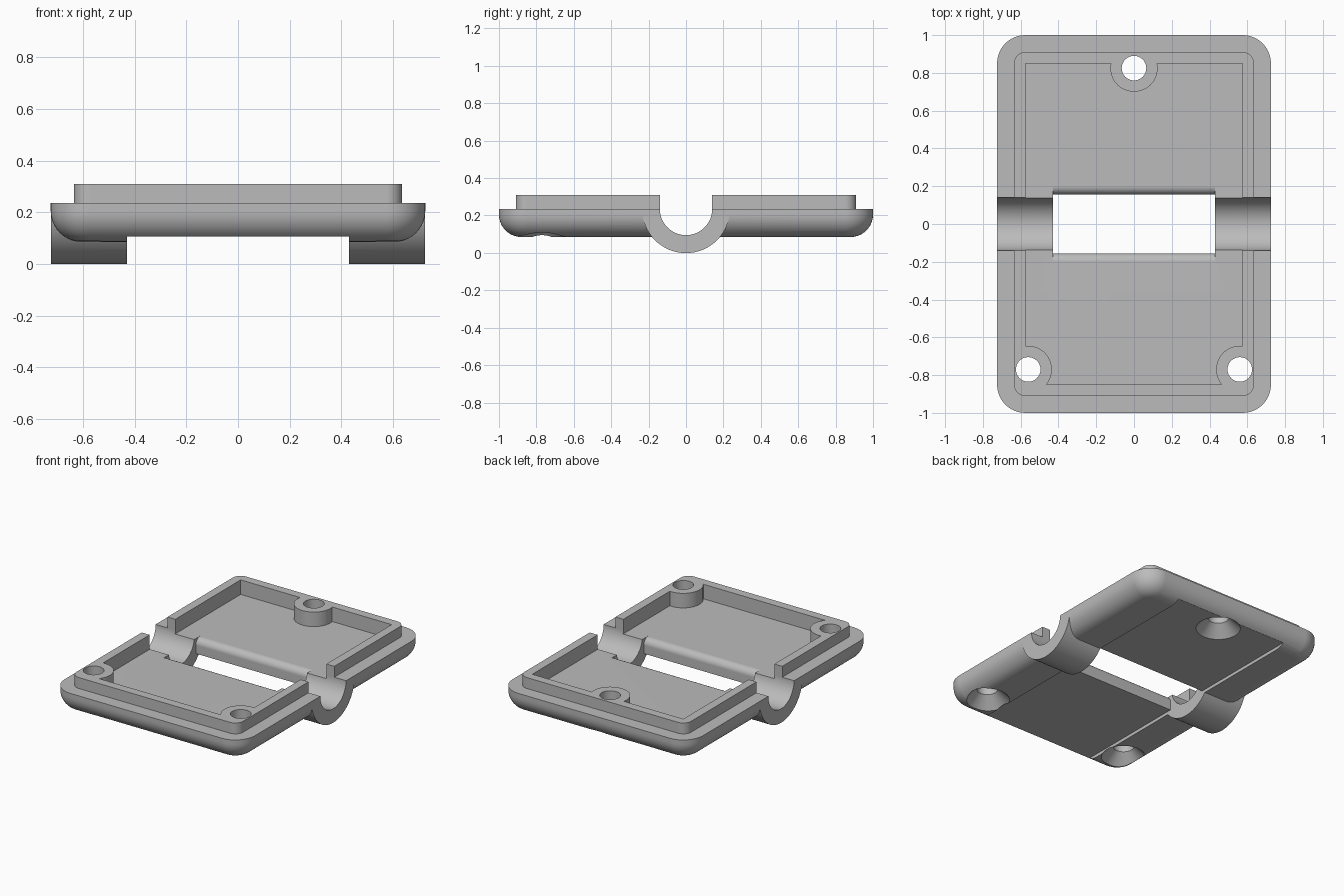
import bpy, bmesh
from math import sin, cos, pi

if "Cube" in bpy.data.objects:
    bpy.data.objects.remove(bpy.data.objects["Cube"], do_unlink=True)

grey = bpy.data.materials.new("plain_grey")
grey.use_nodes = True
colour = (0.5, 0.5, 0.5, 1)
grey.diffuse_color = colour
grey.node_tree.nodes["Principled BSDF"].inputs["Base Color"].default_value = colour


def loft(name, rings):
    """Closed solid through rings of equal point count."""
    bm = bmesh.new()
    loops = [[bm.verts.new(p) for p in ring] for ring in rings]
    n = len(loops[0])
    for a, b in zip(loops, loops[1:]):
        for i in range(n):
            j = (i + 1) % n
            bm.faces.new((a[i], a[j], b[j], b[i]))
    bm.faces.new(loops[0][::-1])
    bm.faces.new(loops[-1])
    bmesh.ops.recalc_face_normals(bm, faces=bm.faces)
    mesh = bpy.data.meshes.new(name)
    bm.to_mesh(mesh)
    bm.free()
    mesh.materials.append(grey)
    obj = bpy.data.objects.new(name, mesh)
    bpy.context.collection.objects.link(obj)
    return obj


def rounded_rect(hx, hy, r, z, steps=12):
    pts = []
    for k, (sx, sy) in enumerate([(1, 1), (-1, 1), (-1, -1), (1, -1)]):
        for i in range(steps + 1):
            a = (k + i / steps) * pi / 2
            pts.append((sx * (hx - r) + r * cos(a), sy * (hy - r) + r * sin(a), z))
    return pts


def box(name, hx, hy, z0, z1):
    corners = [(hx, hy), (-hx, hy), (-hx, -hy), (hx, -hy)]
    return loft(name, [[(x, y, z) for x, y in corners] for z in (z0, z1)])


def turned(name, x, y, profile, n=48):
    """Upright round solid from (radius, z) pairs."""
    return loft(name, [[(x + r * cos(2 * pi * i / n), y + r * sin(2 * pi * i / n), z)
                        for i in range(n)] for r, z in profile])


def along_x(name, profile, hx):
    """Prism along x from (y, z) pairs."""
    return loft(name, [[(x, y, z) for y, z in profile] for x in (-hx, hx)])


def combine(target, tool, operation):
    mod = target.modifiers.new("cut", 'BOOLEAN')
    mod.operation, mod.solver, mod.object = operation, 'EXACT', tool
    bpy.context.view_layer.objects.active = target
    bpy.ops.object.modifier_apply(modifier=mod.name)
    bpy.data.objects.remove(tool, do_unlink=True)


def half_circle(r, z, n=40):
    return [(r * cos(pi + pi * i / n), z + r * sin(pi + pi * i / n)) for i in range(n + 1)]


HX, HY, BASE, TOP, RIM, FLOOR = 0.725, 1.0, 0.085, 0.235, 0.31, 0.21
GROOVE_X, GROOVE_Z = 0.43, 0.107
holes = [(0, 0.825, GROOVE_Z), (-0.56, -0.77, BASE), (0.56, -0.77, BASE)]

# Plate with a rounded lower edge
fillet, rings = 0.12, []
for i in range(11):
    a = i / 10 * pi / 2
    inset = fillet * (1 - sin(a))
    rings.append(rounded_rect(HX - inset, HY - inset, 0.15 - inset,
                              BASE + fillet * (1 - cos(a))))
rings.append(rounded_rect(HX, HY, 0.15, TOP))
body = loft("clamp_half", rings)

# Raised lip and the half tube across the middle
combine(body, loft("lip", [rounded_rect(0.635, 0.91, 0.06, z) for z in (0.18, RIM)]), 'UNION')
combine(body, along_x("half_tube", half_circle(0.235, TOP - 0.001), HX - 0.0005), 'UNION')

# Pocket that leaves the screw bosses standing
pocket = box("pocket", 0.575, 0.85, FLOOR, 0.5)
for x, y, _ in holes:
    combine(pocket, turned("boss", x, y, [(0.125, 0.1), (0.125, 0.6)]), 'DIFFERENCE')
combine(body, pocket, 'DIFFERENCE')

# Round channel, open upward
channel = half_circle(0.14, TOP) + [(0.14, 0.6), (-0.14, 0.6)]
combine(body, along_x("channel", channel, 0.9), 'DIFFERENCE')

# Shallow groove along the underside
combine(body, box("groove", GROOVE_X, 1.2, -0.2, GROOVE_Z), 'DIFFERENCE')

# Window with eased upper edges
ease = 0.045
side = [(0.155, -0.3)]
for i in range(9):
    a = i / 8 * pi / 2
    side.append((0.2 - ease * cos(a), FLOOR - ease + ease * sin(a)))
side.append((0.2, 0.6))
window = side + [(-y, z) for y, z in reversed(side)]
combine(body, along_x("window", window, GROOVE_X), 'DIFFERENCE')

# Countersunk screw holes
for x, y, z in holes:
    drill = [(0.19, z - 0.05), (0.065, z + 0.075), (0.065, 0.6)]
    combine(body, turned("screw_hole", x, y, drill), 'DIFFERENCE')

# Smooth shading with crisp edges
bpy.ops.object.select_all(action='DESELECT')
body.select_set(True)
bpy.context.view_layer.objects.active = body
bpy.ops.object.shade_smooth_by_angle(angle=pi / 6)
weighted = body.modifiers.new("clean_normals", 'WEIGHTED_NORMAL')
weighted.keep_sharp = True
